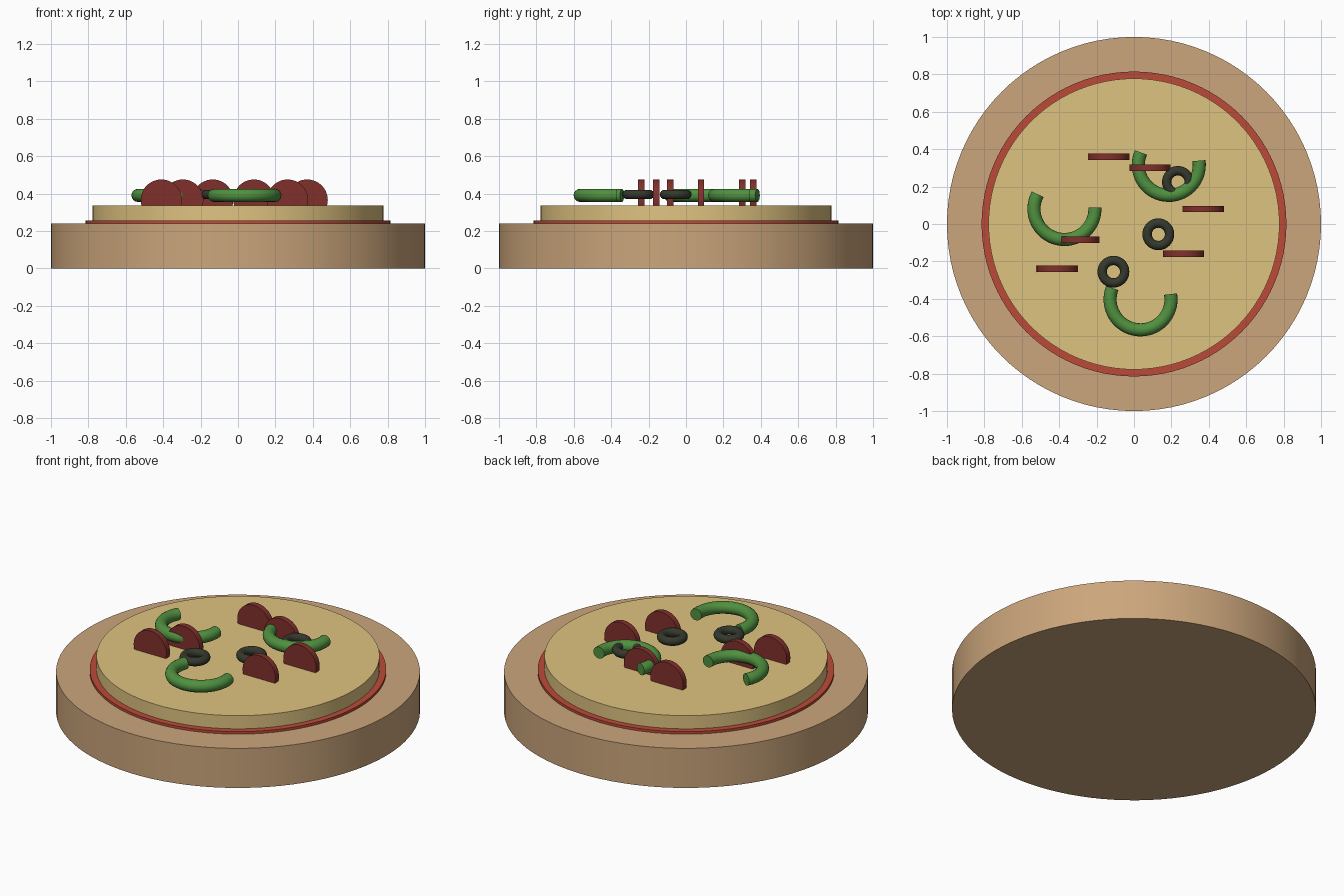
import bpy
from math import radians, sin, cos, pi

if "Cube" in bpy.data.objects:
    bpy.data.objects.remove(bpy.data.objects["Cube"])


def material(name, rgb):
    m = bpy.data.materials.new(name)
    m.diffuse_color = (*rgb, 1)
    m.use_nodes = True
    m.node_tree.nodes["Principled BSDF"].inputs["Base Color"].default_value = m.diffuse_color
    return m


CRUST = material("baked dough", (0.60, 0.38, 0.20))
SAUCE = material("tomato red", (0.50, 0.07, 0.04))
CHEESE = material("cheese yellow", (0.74, 0.55, 0.22))
MEAT = material("meat red", (0.22, 0.03, 0.025))
OLIVE = material("olive black", (0.035, 0.04, 0.025))
PEPPER = material("pepper green", (0.08, 0.28, 0.05))


def finish(name, mat):
    ob = bpy.context.object
    ob.name = name
    ob.data.materials.append(mat)
    bpy.ops.object.shade_smooth_by_angle(angle=radians(35))
    return ob


def disc(name, radius, z0, z1, mat):
    bpy.ops.mesh.primitive_cylinder_add(vertices=96, radius=radius, depth=z1 - z0,
                                        location=(0, 0, (z0 + z1) / 2))
    return finish(name, mat)


# stacked base layers
disc("crust", 1.0, 0.0, 0.24, CRUST)
disc("sauce", 0.815, 0.22, 0.255, SAUCE)
disc("cheese", 0.778, 0.235, 0.335, CHEESE)

# meat slices standing upright, half sunk in the cheese
slices = [(-0.135, 0.36), (0.085, 0.30), (0.37, 0.08),
          (-0.295, -0.085), (0.265, -0.16), (-0.41, -0.24)]
for i, (x, y) in enumerate(slices):
    bpy.ops.mesh.primitive_cylinder_add(vertices=48, radius=0.11, depth=0.034,
                                        location=(x, y, 0.365), rotation=(pi / 2, 0, 0))
    finish(f"meat_slice_{i + 1}", MEAT)

# olive rings
for i, (x, y) in enumerate([(0.13, -0.055), (-0.11, -0.255), (0.235, 0.225)]):
    bpy.ops.mesh.primitive_torus_add(major_radius=0.06, minor_radius=0.025,
                                     major_segments=40, minor_segments=16,
                                     location=(x, y, 0.395))
    finish(f"olive_ring_{i + 1}", OLIVE)


# pepper strips: round tube swept along an open arc
def pepper_strip(name, x, y, start, span=212, radius=0.163, steps=32):
    curve = bpy.data.curves.new(name, 'CURVE')
    curve.dimensions = '3D'
    curve.bevel_depth = 0.035
    curve.bevel_resolution = 6
    curve.use_fill_caps = True
    spline = curve.splines.new('POLY')
    spline.points.add(steps)
    for k, p in enumerate(spline.points):
        a = radians(start + span * k / steps)
        p.co = (radius * cos(a), radius * sin(a), 0, 1)
    ob = bpy.data.objects.new(name, curve)
    ob.location = (x, y, 0.39)
    bpy.context.collection.objects.link(ob)
    bpy.ops.object.select_all(action='DESELECT')
    ob.select_set(True)
    bpy.context.view_layer.objects.active = ob
    bpy.ops.object.convert(target='MESH')
    finish(name, PEPPER)


for i, (x, y, start) in enumerate([(-0.372, 0.08, 151), (0.186, 0.316, 156), (0.035, -0.403, 158)]):
    pepper_strip(f"pepper_strip_{i + 1}", x, y, start)
